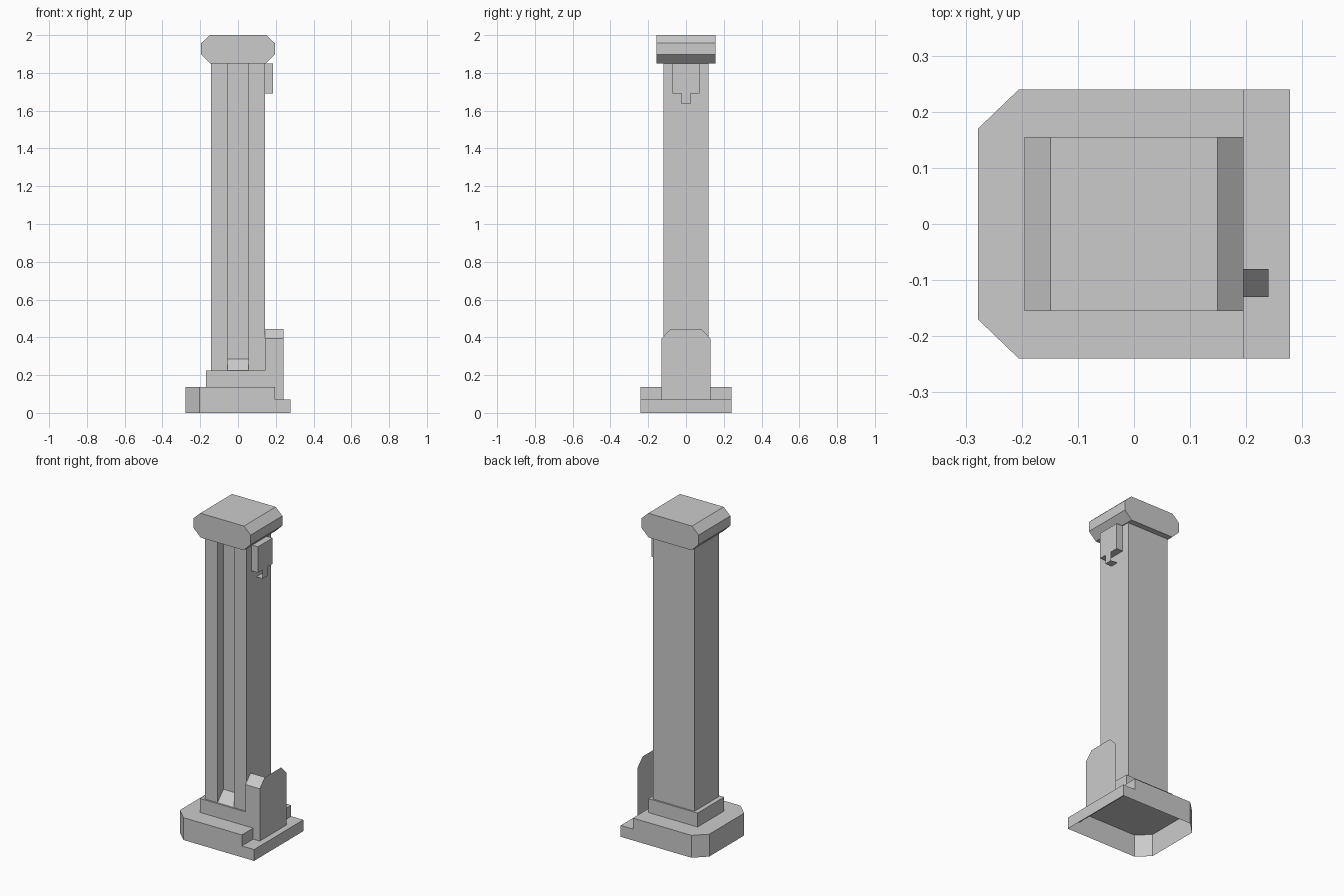
import bpy

if "Cube" in bpy.data.objects:
    bpy.data.objects.remove(bpy.data.objects["Cube"])

grey = bpy.data.materials.new("stone_grey")
grey.diffuse_color = (0.6, 0.6, 0.6, 1)
grey.use_nodes = True
grey.node_tree.nodes["Principled BSDF"].inputs["Base Color"].default_value = grey.diffuse_color


def make(name, verts, faces):
    mesh = bpy.data.meshes.new(name)
    mesh.from_pydata(verts, [], faces)
    mesh.materials.append(grey)
    mesh.update()
    obj = bpy.data.objects.new(name, mesh)
    bpy.context.collection.objects.link(obj)
    return obj


def prism(name, profile, lo, hi, axis, start=True, end=True):
    """Extrude a counter-clockwise profile along y (x, z points) or z (x, y points)."""
    n = len(profile)
    place = (lambda p, t: (p[0], t, p[1])) if axis == "y" else (lambda p, t: (p[0], p[1], t))
    verts = [place(p, t) for t in (lo, hi) for p in profile]
    faces = [(i, (i + 1) % n, n + (i + 1) % n, n + i) for i in range(n)]
    if start:
        faces.append(tuple(reversed(range(n))))
    if end:
        faces.append(tuple(range(n, 2 * n)))
    if axis == "y":  # keep the normals outward
        faces = [tuple(reversed(f)) for f in faces]
    return make(name, verts, faces)


def rect(x0, x1, y0, y1):
    return [(x0, y0), (x1, y0), (x1, y1), (x0, y1)]


# Hollow base: clipped corners on one side, low step on the other, open below
c, s, e, w = -0.205, 0.195, 0.278, 0.24
outline = [(c, -w), (s, -w), (s, w), (c, w), (-e, 0.17), (-e, -0.17)]
top = [(x, y, 0.138) for x, y in outline]
low = [(x, y, 0) for x, y in outline]
step = [(s, -w, 0.07), (e, -w, 0.07), (e, w, 0.07), (s, w, 0.07)]
foot = [(e, -w, 0), (e, w, 0)]
make("base", top + low + step + foot, [
    (0, 1, 2, 3, 4, 5),                       # upper surface
    (12, 13, 14, 15), (1, 12, 15, 2),         # step and its riser
    (6, 16, 13, 12, 1, 0),                    # front
    (17, 9, 3, 2, 15, 14),                    # back
    (16, 17, 14, 13),                         # step end
    (9, 10, 4, 3), (10, 11, 5, 4), (11, 6, 0, 5)])

# Plinth under the column
prism("plinth", rect(-0.17, 0.165, -0.13, 0.13), 0.138, 0.224, "z", start=False)

# Column with a groove down the front
px, py, gx, gy = 0.142, 0.12, 0.056, -0.062
prism("column", [(-px, -py), (-gx, -py), (-gx, gy), (gx, gy), (gx, -py),
                 (px, -py), (px, py), (-px, py)], 0.224, 1.85, "z")

# Sloped sill at the foot of the groove
make("groove_sill", [(-gx, -py, 0.224), (gx, -py, 0.224), (gx, gy, 0.285), (-gx, gy, 0.285)],
     [(0, 1, 2, 3)])

# Side guard: thin front, front chamfer and outer plate, open at the back and top
gz, gt, gi, go = 0.393, 0.445, 0.142, 0.24
make("side_guard", [
    (gi, -0.13, 0.138), (s, -0.13, 0.138), (s, -0.13, 0.07), (go, -0.13, 0.07),
    (go, -0.13, gz), (gi, -0.13, gz), (gi, -0.08, gt), (go, -0.08, gt),
    (go, 0.08, gt), (go, 0.13, gz), (go, 0.13, 0.07)],
    [(0, 1, 2, 3, 4, 5), (5, 4, 7, 6), (3, 10, 9, 8, 7, 4)])

# Latch box high on the side, with a tab hanging from its outer face
prism("latch_box", rect(px, 0.186, -0.072, 0.072), 1.69, 1.85, "z")
make("latch_tab", [
    (0.186, -0.025, 1.635), (0.186, 0.025, 1.635), (0.186, 0.025, 1.69), (0.186, -0.025, 1.69),
    (px, -0.025, 1.635), (px, 0.025, 1.635)],
    [(0, 1, 2, 3), (0, 4, 5, 1)])

# Cap with chamfered sides
prism("cap", [(-0.147, 1.85), (0.147, 1.85), (0.195, 1.897), (0.195, 1.957),
              (0.149, 2.0), (-0.149, 2.0), (-0.195, 1.957), (-0.195, 1.897)],
      -0.155, 0.155, "y")
